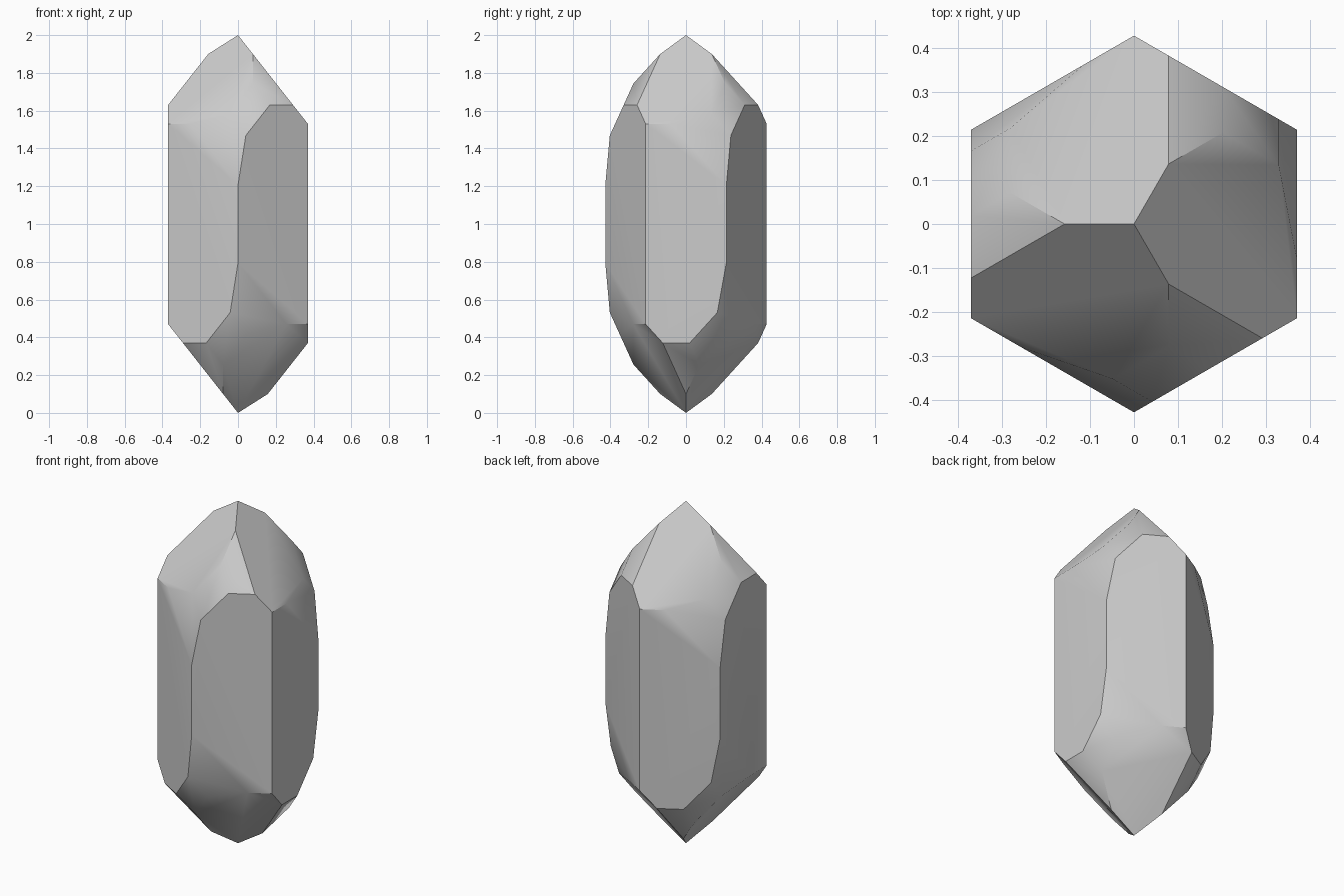
import bpy, bmesh, math
from mathutils import Vector

cube = bpy.data.objects.get("Cube")
if cube:
    bpy.data.objects.remove(cube, do_unlink=True)

APOTHEM = 0.37    # centre to prism face
SLOPE = 1.27      # steepness of the end faces


def radial(deg):
    a = math.radians(deg)
    return Vector((math.cos(a), math.sin(a), 0))


def cut(bm, normal, distance):
    """Slice off everything beyond normal . p = distance and cap the hole."""
    n = Vector(normal)
    geom = bm.verts[:] + bm.edges[:] + bm.faces[:]
    res = bmesh.ops.bisect_plane(bm, geom=geom, dist=1e-6, plane_co=n * (distance / n.length_squared),
                                 plane_no=n, clear_outer=True)
    rim = [e for e in res["geom_cut"] if isinstance(e, bmesh.types.BMEdge)]
    if rim:
        bmesh.ops.contextual_create(bm, geom=rim)


up = Vector((0, 0, 1))
planes = []
for turn in (0, 120, 240):
    major, minor = radial(turn) * SLOPE, radial(turn + 60) * SLOPE
    planes += [
        (major + up, 1.0),                       # large end face
        (minor + up, 1.1),                       # small end face
        (major + minor + up, 1.356),             # corner facet
        (major * 5 + minor + up, 3.025),         # steep corner facet
    ]

# Hexagonal prism body, centred on the origin while cutting
bm = bmesh.new()
bmesh.ops.create_cube(bm, size=2.4)
for k in range(6):
    cut(bm, radial(60 * k), APOTHEM)

# Top end, then the same end turned half round about the y axis
for n, d in planes:
    cut(bm, n, d)
    cut(bm, (-n.x, n.y, -n.z), d)

bmesh.ops.translate(bm, verts=bm.verts, vec=up)
bmesh.ops.recalc_face_normals(bm, faces=bm.faces)

mesh = bpy.data.meshes.new("crystal")
bm.to_mesh(mesh)
bm.free()
crystal = bpy.data.objects.new("crystal", mesh)
bpy.context.collection.objects.link(crystal)

# Plain grey stone
grey = bpy.data.materials.new("stone grey")
grey.use_nodes = True
colour = (0.6, 0.6, 0.6, 1)
grey.diffuse_color = colour
grey.node_tree.nodes["Principled BSDF"].inputs["Base Color"].default_value = colour
mesh.materials.append(grey)

# Soft shading over the shallow facets, crisp main edges
bpy.ops.object.select_all(action="DESELECT")
crystal.select_set(True)
bpy.context.view_layer.objects.active = crystal
bpy.ops.object.shade_smooth_by_angle(angle=math.radians(35))
